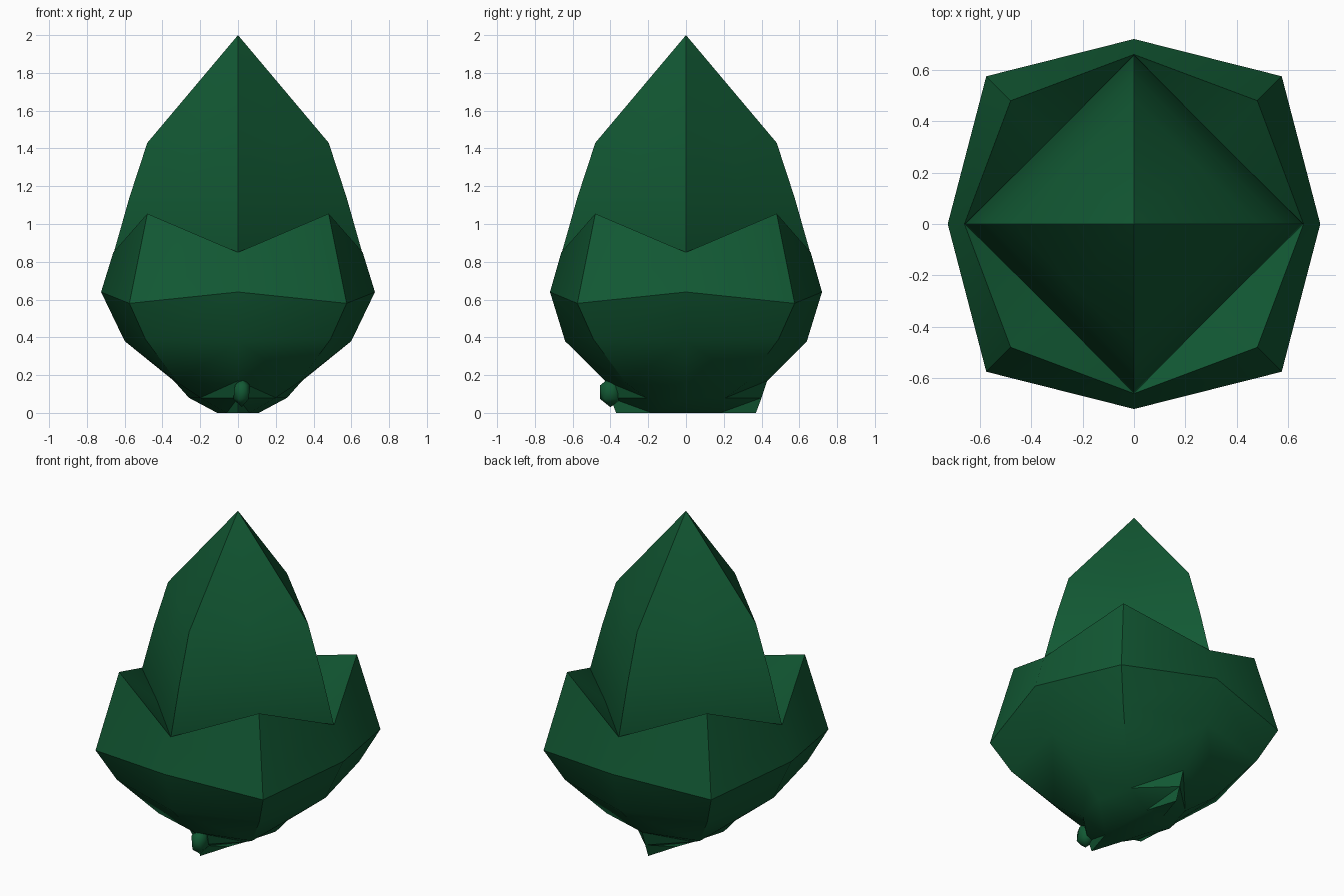
import bpy, bmesh, math

cube = bpy.data.objects.get("Cube")
if cube:
    bpy.data.objects.remove(cube, do_unlink=True)

green = bpy.data.materials.new("deep leaf green")
green.use_nodes = True
color = (0.006, 0.1, 0.034, 1)
green.diffuse_color = color
bsdf = green.node_tree.nodes["Principled BSDF"]
bsdf.inputs["Base Color"].default_value = color
bsdf.inputs["Roughness"].default_value = 0.8


def finish(name, bm, angle):
    bmesh.ops.recalc_face_normals(bm, faces=bm.faces)
    mesh = bpy.data.meshes.new(name)
    bm.to_mesh(mesh)
    bm.free()
    mesh.materials.append(green)
    obj = bpy.data.objects.new(name, mesh)
    bpy.context.collection.objects.link(obj)
    bpy.ops.object.select_all(action='DESELECT')
    obj.select_set(True)
    bpy.context.view_layer.objects.active = obj
    bpy.ops.object.shade_smooth_by_angle(angle=math.radians(angle))
    return obj


def ring(bm, x, y, dx, dy, z, dz):
    """Eight points: four on the axes at z, four on the diagonals at dz."""
    pts = [(x, 0, z), (dx, dy, dz), (0, y, z), (-dx, dy, dz),
           (-x, 0, z), (-dx, -dy, dz), (0, -y, z), (dx, -dy, dz)]
    return [bm.verts.new(p) for p in pts]


def bridge(bm, a, b):
    """Join two rings, splitting each quad from its axis corner."""
    n = len(a)
    for i in range(n):
        j = (i + 1) % n
        if i % 2 == 0:
            bm.faces.new((a[i], a[j], b[i]))
            bm.faces.new((a[j], b[j], b[i]))
        else:
            bm.faces.new((a[i], a[j], b[j]))
            bm.faces.new((a[i], b[j], b[i]))


# Four fused sepals, with pointed tips on the diagonals and a sloped inner lip
bm = bmesh.new()
profile = [
    (0.11, 0.37, 0.06, 0.18, 0.0, 0.0),
    (0.26, 0.40, 0.20, 0.21, 0.08, 0.08),
    (0.34, 0.43, 0.32, 0.32, 0.17, 0.16),
    (0.60, 0.64, 0.49, 0.49, 0.38, 0.39),
    (0.725, 0.72, 0.575, 0.575, 0.64, 0.58),
    (0.66, 0.66, 0.48, 0.48, 0.85, 1.055),
    (0.65, 0.65, 0.31, 0.31, 0.84, 0.84),
]
rings = [ring(bm, *p) for p in profile]
for lower, upper in zip(rings, rings[1:]):
    bridge(bm, lower, upper)
bm.faces.new(rings[0])
finish("sepals", bm, 40)

# Closed four-sided bud rising to a point
bm = bmesh.new()
levels = [(0.5, 0.55), (0.84, 0.66), (1.14, 0.575), (1.43, 0.48)]
rings = [ring(bm, r, r, r / 2, r / 2, z, z) for z, r in levels]
for lower, upper in zip(rings, rings[1:]):
    bridge(bm, lower, upper)
tip = bm.verts.new((0, 0, 2))
top = rings[-1]
for i in range(8):
    bm.faces.new((top[i], top[(i + 1) % 8], tip))
bm.faces.new(rings[0])
finish("bud", bm, 40)

# Small broken stem nub under the front
bm = bmesh.new()
bmesh.ops.create_icosphere(bm, subdivisions=1, radius=1)
for v in bm.verts:
    v.co = (0.02 + v.co.x * 0.05, -0.40 + v.co.y * 0.065, 0.11 + v.co.z * 0.08)
finish("stem_nub", bm, 60)
